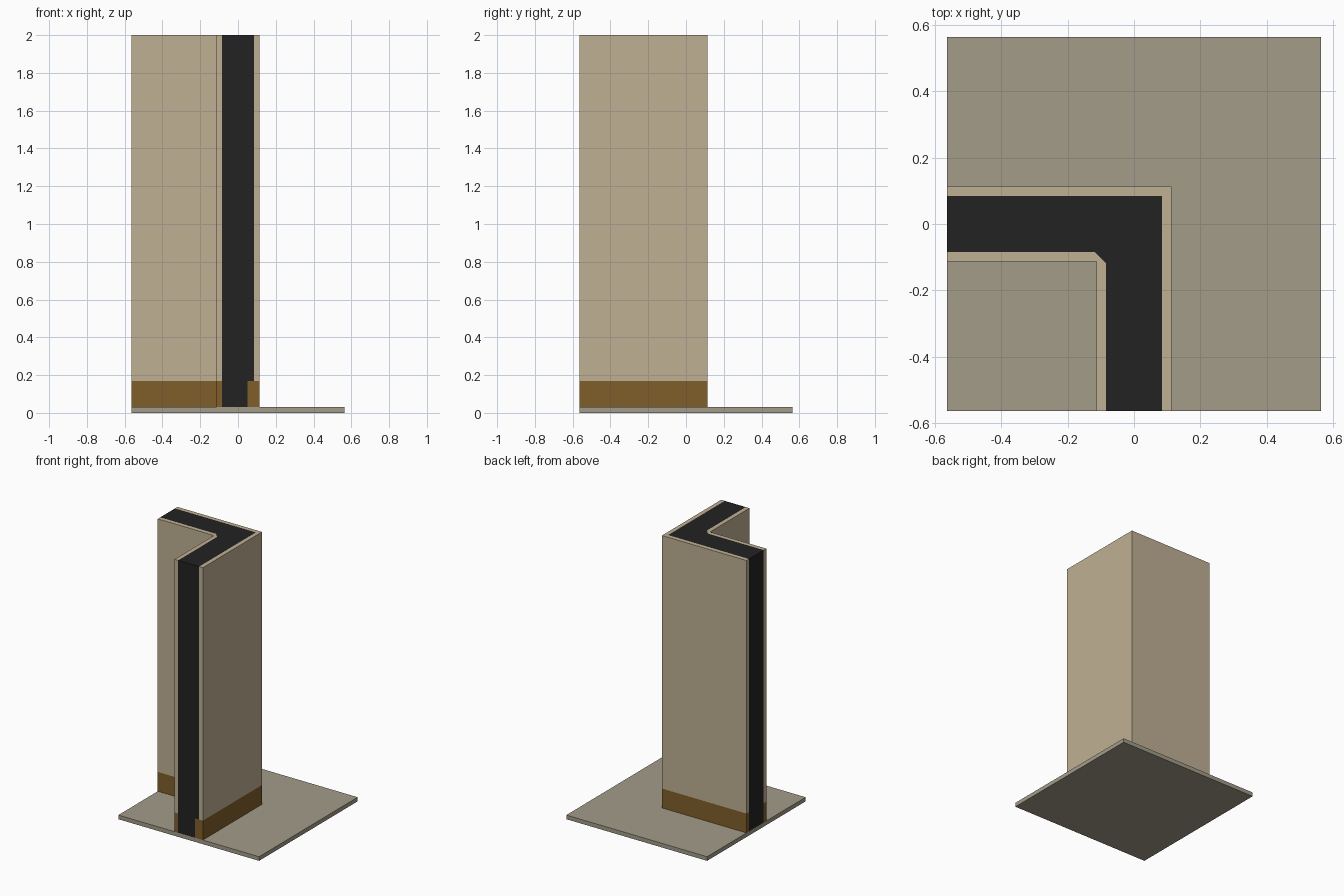
import bpy, bmesh

if "Cube" in bpy.data.objects:
    bpy.data.objects.remove(bpy.data.objects["Cube"])

E, W, C = 0.563, 0.113, 0.084        # half floor, half wall, half dark core
FLOOR, BOARD, TOP = 0.03, 0.17, 2.0  # heights


def material(name, rgb):
    m = bpy.data.materials.new(name)
    lin = [((c / 255 + 0.055) / 1.055) ** 2.4 for c in rgb]
    m.diffuse_color = (*lin, 1)
    m.use_nodes = True
    m.node_tree.nodes["Principled BSDF"].inputs["Base Color"].default_value = m.diffuse_color
    return m


plaster = material("beige plaster", (192, 176, 148))
core = material("dark core", (34, 34, 34))
wood = material("brown skirting", (128, 95, 43))
stone = material("grey floor", (163, 156, 138))


def build(name, mats, faces):
    """Make an object from (points, material index) polygons."""
    bm = bmesh.new()
    for pts, mi in faces:
        f = bm.faces.new([bm.verts.new(p) for p in pts])
        f.material_index = mi
    bmesh.ops.remove_doubles(bm, verts=bm.verts, dist=1e-5)
    me = bpy.data.meshes.new(name)
    bm.to_mesh(me)
    bm.free()
    for m in mats:
        me.materials.append(m)
    ob = bpy.data.objects.new(name, me)
    bpy.context.collection.objects.link(ob)


def panel(p, q, z0, z1, mi):
    return ([(*p, z0), (*q, z0), (*q, z1), (*p, z1)], mi)


def cap(pts, mi):
    return ([(x, y, TOP) for x, y in pts], mi)


# floor slab
bpy.ops.mesh.primitive_cube_add(size=1, location=(0, 0, FLOOR / 2))
slab = bpy.context.object
slab.name = "floor_slab"
slab.scale = (2 * E, 2 * E, FLOOR)
slab.data.materials.append(stone)

# L-shaped outline, counter-clockwise: (point, colour upper, colour lower)
PL, DK, BR = 0, 1, 2
outline = [
    ((-E, -W), PL, BR), ((-W, -W), PL, BR),                        # inner faces
    ((-W, -E), PL, BR), ((-C, -E), DK, DK), ((0.05, -E), DK, BR),  # front end
    ((C, -E), PL, BR), ((W, -E), PL, BR),                          # outer faces
    ((W, W), PL, BR),
    ((-E, W), PL, BR), ((-E, C), DK, DK), ((-E, -C), PL, BR),      # left end
]
upper, lower = [], []
for i, (p, up, low) in enumerate(outline):
    q = outline[(i + 1) % len(outline)][0]
    upper.append(panel(p, q, BOARD, TOP, up))
    lower.append(panel(p, q, FLOOR, BOARD, low))

# wall top: outer skin, dark core with chamfered inner corner, inner skin
K = 0.118
upper += [
    cap([(-E, C), (C, C), (C, W), (-E, W)], PL),
    cap([(C, -E), (W, -E), (W, W), (C, W)], PL),
    cap([(-E, -C), (-K, -C), (-C, -C - (K - C)), (-C, -E), (C, -E), (C, C), (-E, C)], DK),
    cap([(-E, -W), (-W, -W), (-W, -E), (-C, -E), (-C, -K), (-K, -C), (-E, -C)], PL),
]
build("corner_wall", [plaster, core, wood], upper)
build("skirting_band", [plaster, core, wood], lower)
